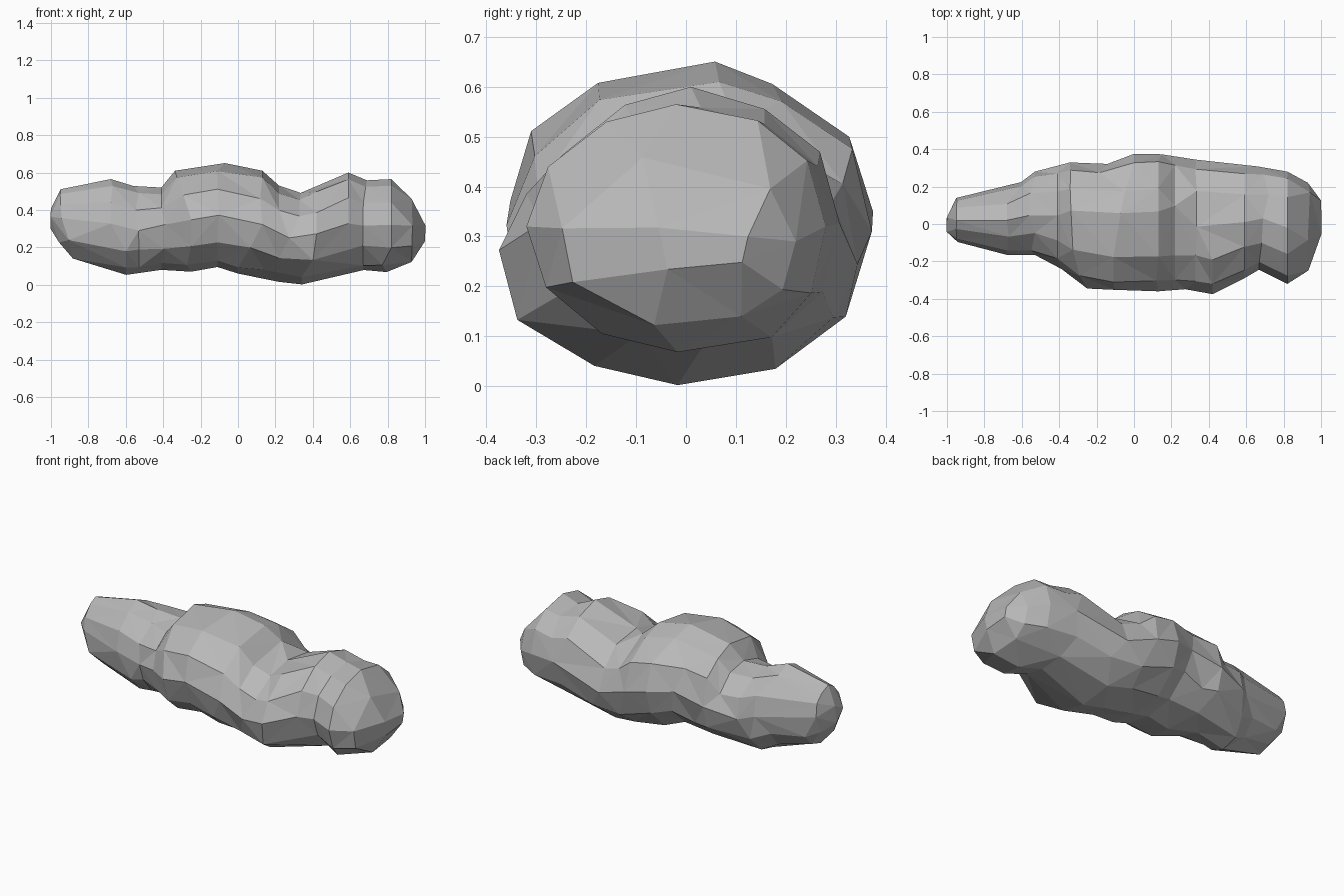
import bpy, bmesh, math, random

if "Cube" in bpy.data.objects:
    bpy.data.objects.remove(bpy.data.objects["Cube"])

random.seed(7)

stone = bpy.data.materials.new("grey stone")
stone.diffuse_color = (0.48, 0.48, 0.48, 1)
stone.use_nodes = True
stone.node_tree.nodes["Principled BSDF"].inputs["Base Color"].default_value = stone.diffuse_color

# Girth along the rock: x, front y, back y, bottom z, top z
GIRTH = [
    (-1.00, -.04, .05, .30, .41), (-.95, -.09, .14, .22, .51),
    (-.88, -.12, .155, .14, .525), (-.68, -.165, .205, .09, .565),
    (-.60, -.165, .225, .05, .54), (-.53, -.165, .28, .065, .52),
    (-.41, -.22, .31, .08, .52), (-.34, -.28, .33, .075, .61),
    (-.25, -.345, .32, .07, .625), (-.11, -.35, .33, .095, .65),
    (.00, -.36, .375, .06, .64), (.13, -.36, .373, .035, .61),
    (.22, -.345, .365, .015, .53), (.33, -.36, .345, .0, .49),
    (.42, -.375, .33, .02, .525), (.59, -.29, .31, .055, .60),
    (.67, -.24, .31, .08, .565), (.73, -.28, .295, .07, .555),
    (.82, -.32, .28, .075, .565), (.93, -.25, .22, .12, .46),
    (1.00, -.08, .13, .23, .33),
]
SIDES = 12


def squash(c, power):
    return math.copysign(abs(c) ** power, c)


bm = bmesh.new()
rings = []
for k, (x, y0, y1, z0, z1) in enumerate(GIRTH):
    ring = []
    for i in range(SIDES):
        a = 2 * math.pi * i / SIDES
        c, s = math.cos(a), math.sin(a)
        # Back is fuller, the front shoulder slopes
        if c > 0:
            p = 0.95 if s > 0 else 0.93
        else:
            p = 1.08 if s > 0 else 1.0
        y = (y0 + y1) / 2 + (y1 - y0) / 2 * squash(c, p)
        z = (z0 + z1) / 2 + (z1 - z0) / 2 * squash(s, p)
        # Crest of the middle leans to the back
        if i == 3 and -.4 < x < .3:
            y += .06
        # Roughen between the extremes so the outline stays exact
        if i % 3 and 0 < k < len(GIRTH) - 1:
            y += random.uniform(-.01, .01)
            z += random.uniform(-.01, .01)
        ring.append(bm.verts.new((x, y, z)))
    rings.append(ring)

# Skin the rings with facets split along alternating diagonals
for k in range(len(rings) - 1):
    a, b = rings[k], rings[k + 1]
    for i in range(SIDES):
        j = (i + 1) % SIDES
        if (i + k) % 2:
            bm.faces.new((a[i], a[j], b[j]))
            bm.faces.new((a[i], b[j], b[i]))
        else:
            bm.faces.new((a[i], a[j], b[i]))
            bm.faces.new((a[j], b[j], b[i]))
bm.faces.new(rings[0])
bm.faces.new(rings[-1])
bmesh.ops.recalc_face_normals(bm, faces=bm.faces)

me = bpy.data.meshes.new("long_rock")
bm.to_mesh(me)
bm.free()
me.materials.append(stone)
rock = bpy.data.objects.new("long_rock", me)
bpy.context.collection.objects.link(rock)

# Drop the smallest facets for a chunkier chiselled look
dec = rock.modifiers.new("chisel", 'DECIMATE')
dec.ratio = 0.6
